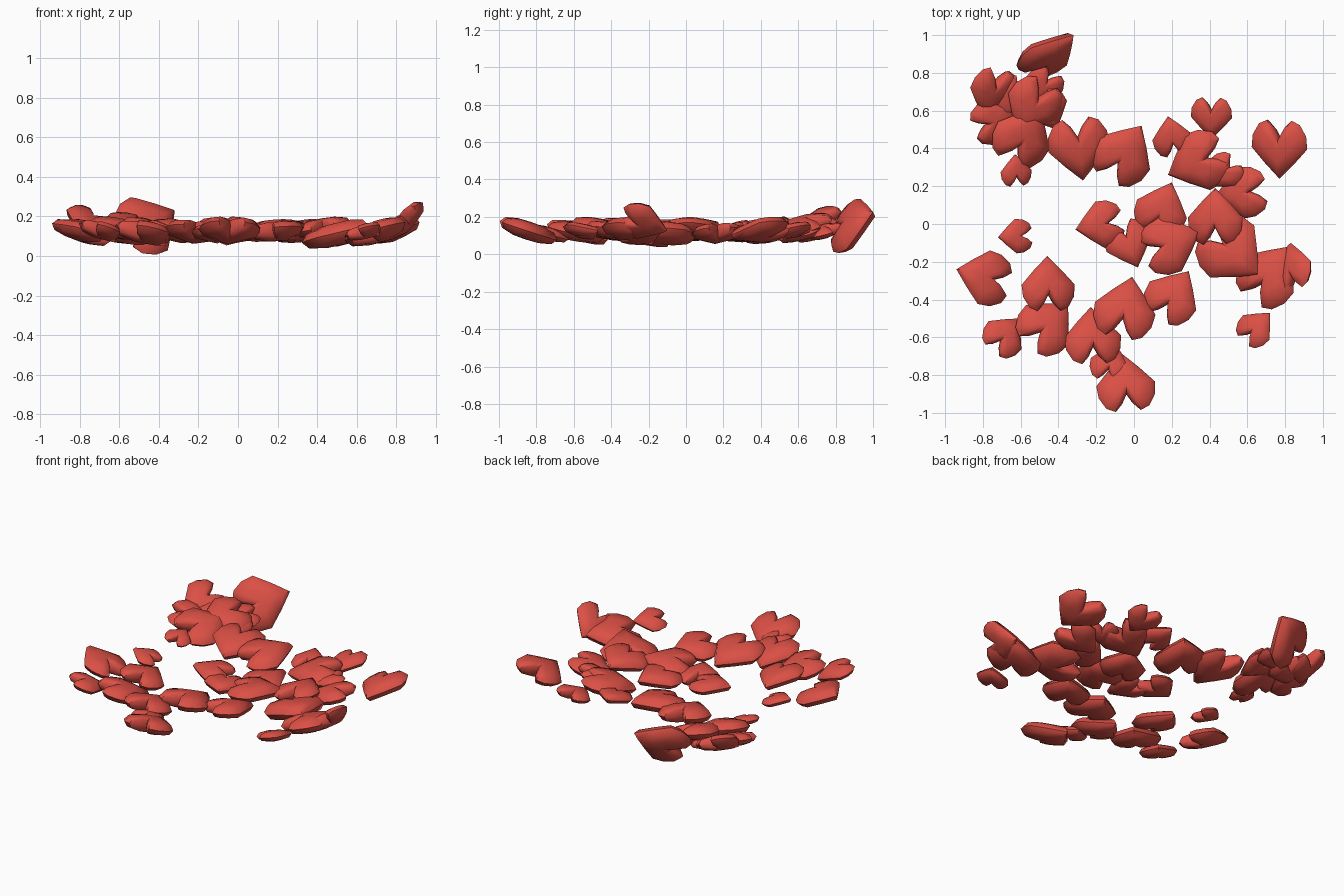
import bpy, bmesh, math
from mathutils import Vector

if "Cube" in bpy.data.objects:
    bpy.data.objects.remove(bpy.data.objects["Cube"])

red = bpy.data.materials.new("heart red")
red.diffuse_color = (0.71, 0.08, 0.06, 1)
red.use_nodes = True
red.node_tree.nodes["Principled BSDF"].inputs["Base Color"].default_value = red.diffuse_color

# Half outline of a heart of length 1: tip at origin, lobes at y = 1
HALF = [(0.25, 0.25), (0.49, 0.52), (0.47, 0.74), (0.36, 0.93), (0.21, 1.0), (0.09, 0.87)]
OUTLINE = [(0, 0)] + HALF + [(0, 0.70)] + [(-x, y) for x, y in reversed(HALF)]
# Puffy cross-section: (outline scale, height)
RINGS = [(0.45, -0.145), (0.86, -0.095), (1.0, 0), (0.86, 0.095), (0.45, 0.145)]
MID = Vector((0, 0.52))


def heart(name, tx, ty, bx, by, tilt=None, z=0.125):
    """Heart seen from above with its tip at (tx, ty) and lobe ends at (bx, by),
    leaning towards the middle of the scatter like petals in a bowl."""
    cx, cy = (tx + bx) / 2, (ty + by) / 2
    r = math.hypot(cx, cy)
    t = math.radians(22 * min(r, 1) if tilt is None else tilt)
    n = Vector((-cx / r * math.sin(t), -cy / r * math.sin(t), math.cos(t)))
    d = Vector((bx - tx, by - ty, 0))
    d.z = -(d.x * n.x + d.y * n.y) / n.z
    size = d.length
    v = d.normalized()
    u = v.cross(n)
    c = Vector((cx, cy, z))

    def place(x, y, h):
        return c + size * (u * x + v * (y - 0.5) + n * h)

    bm = bmesh.new()
    rings = []
    for s, h in RINGS:
        rings.append([bm.verts.new(place(*(MID + (Vector(p) - MID) * s), h)) for p in OUTLINE])
    k = len(OUTLINE)
    for a, b in zip(rings, rings[1:]):
        for i in range(k):
            j = (i + 1) % k
            bm.faces.new((a[i], a[j], b[j], b[i]))
    for ring, h in ((rings[0], -0.155), (rings[-1], 0.155)):
        pole = bm.verts.new(place(MID.x, MID.y, h))
        for i in range(k):
            bm.faces.new((ring[i], ring[(i + 1) % k], pole))
    bmesh.ops.recalc_face_normals(bm, faces=bm.faces)
    for f in bm.faces:
        f.smooth = True
    for e in bm.edges:
        if e.calc_face_angle(0) > math.radians(45):
            e.smooth = False
    me = bpy.data.meshes.new(name)
    bm.to_mesh(me)
    bm.free()
    me.materials.append(red)
    bpy.context.collection.objects.link(bpy.data.objects.new(name, me))


# Clusters: tip x, tip y, lobe-end x, lobe-end y, (tilt in degrees, height)
back_left = [
    (-.32, 1.0, -.57, .80, 61, .165), (-.80, .57, -.71, .82, 35, .165),
    (-.62, .60, -.85, .50), (-.55, .64, -.42, .81, 18, .12),
    (-.62, .48, -.46, .75, 18, .15), (-.50, .62, -.66, .33, 18, .13),
    (-.63, .37, -.62, .20, 15, .12), (-.72, .55, -.58, .76, 20, .12),
    (-.41, .50, -.50, .70, 18, .11), (-.27, .23, -.31, .56), (.04, .52, -.14, .24),
]
right = [
    (.18, .57, .22, .36), (.41, .45, .41, .67), (.18, .26, .48, .39),
    (.40, .20, .54, .34, 14, .13), (.43, .15, .70, .18, 14, .11),
    (.43, .19, .43, -.11, 10, .145), (.66, -.27, .39, -.03, 14, .115),
    (.82, -.12, .62, -.40), (.83, -.10, .85, -.35, 46, .17),
    (.72, -.47, .58, -.62), (.77, .24, .77, .55),
]
middle = [
    (.20, .22, .10, -.05, 5, .12), (.35, -.04, .05, -.16, 5, .135),
    (-.31, -.03, -.06, .02), (.02, -.23, -.07, .01, 5, .115),
]
front_left = [
    (-.72, -.07, -.54, -.06), (-.94, -.24, -.66, -.32), (-.46, -.17, -.45, -.46, 14, .135),
    (-.61, -.50, -.75, -.67), (-.35, -.42, -.56, -.64, 15, .115),
    (-.23, -.44, -.21, -.74, 14, .12), (-.01, -.28, -.08, -.60, 12, .135),
    (.29, -.25, .13, -.50), (-.10, -.63, -.15, -.83, 17, .11), (-.06, -.69, -.03, -.99),
]
for group, rows in (("back_left", back_left), ("right", right),
                    ("middle", middle), ("front_left", front_left)):
    for i, row in enumerate(rows):
        heart(f"{group}_heart_{i + 1}", *row)
